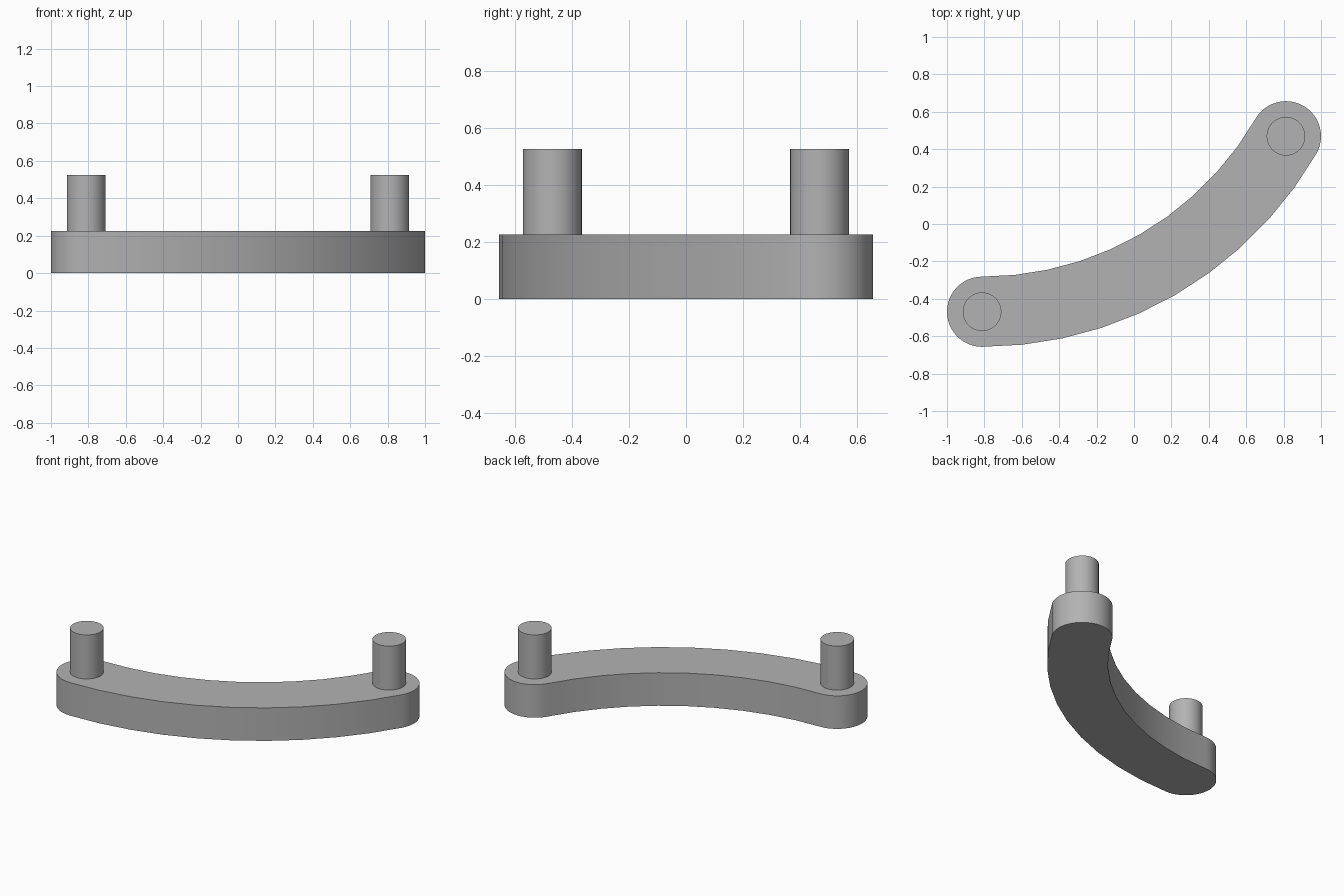
import bpy, bmesh
from math import sin, cos, pi, radians
from mathutils import Vector

if "Cube" in bpy.data.objects:
    bpy.data.objects.remove(bpy.data.objects["Cube"])

# Proportions: everything follows from the rounded end radius
END_R = 0.1876
BEND_R = 10 * END_R
SWEEP = radians(60)
BAR_H = 1.2 * END_R
PIN_R = 0.55 * END_R
PIN_TOP = 2.8 * END_R
ARC_STEPS, CAP_STEPS = 10, 24

start = Vector((-BEND_R * sin(SWEEP) / 2, -BEND_R / 4))
end = -start
bend_centre = start + Vector((0, BEND_R))

grey = bpy.data.materials.new("plain grey")
grey.use_nodes = True
colour = (0.45, 0.45, 0.45, 1)
grey.diffuse_color = colour
grey.node_tree.nodes["Principled BSDF"].inputs["Base Color"].default_value = colour


def arc(centre, radius, first, last, steps):
    """Points along an arc, both ends included."""
    angles = [first + (last - first) * i / steps for i in range(steps + 1)]
    return [centre + radius * Vector((cos(a), sin(a))) for a in angles]


def extrude_outline(name, outline, bottom, top):
    """Solid prism from a counter-clockwise outline."""
    bm = bmesh.new()
    face = bm.faces.new([bm.verts.new((p.x, p.y, bottom)) for p in outline])
    grown = bmesh.ops.extrude_face_region(bm, geom=[face], use_keep_orig=True)
    raised = [v for v in grown["geom"] if isinstance(v, bmesh.types.BMVert)]
    bmesh.ops.translate(bm, vec=(0, 0, top - bottom), verts=raised)
    bmesh.ops.recalc_face_normals(bm, faces=bm.faces)
    mesh = bpy.data.meshes.new(name)
    bm.to_mesh(mesh)
    bm.free()
    mesh.materials.append(grey)
    obj = bpy.data.objects.new(name, mesh)
    bpy.context.collection.objects.link(obj)
    bpy.ops.object.select_all(action="DESELECT")
    obj.select_set(True)
    bpy.context.view_layer.objects.active = obj
    bpy.ops.object.shade_smooth_by_angle(angle=radians(30))
    return obj


# Curved bar: outer arc, far cap, inner arc back, near cap
low, high = -pi / 2, -pi / 2 + SWEEP
outline = arc(bend_centre, BEND_R + END_R, low, high, ARC_STEPS)
outline += arc(end, END_R, high, high + pi, CAP_STEPS)[1:-1]
outline += arc(bend_centre, BEND_R - END_R, high, low, ARC_STEPS)
outline += arc(start, END_R, pi / 2, 3 * pi / 2, CAP_STEPS)[1:-1]
extrude_outline("curved_bar", outline, 0, BAR_H)

# Upright pins at the two end centres
for name, centre in (("right_pin", start), ("left_pin", end)):
    circle = arc(centre, PIN_R, 0, 2 * pi, 2 * CAP_STEPS)[:-1]
    extrude_outline(name, circle, BAR_H, PIN_TOP)
